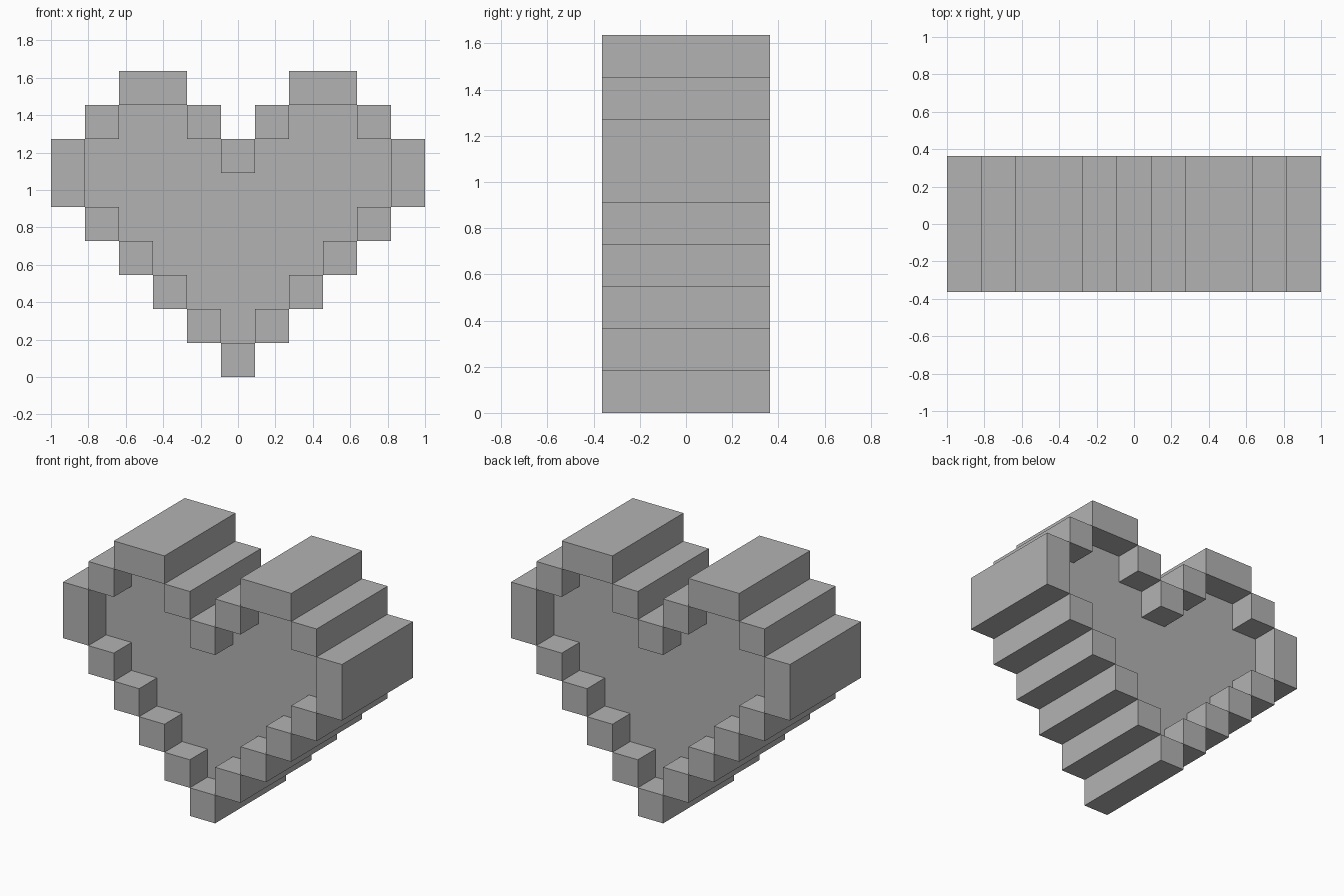
import bpy, bmesh, math

if "Cube" in bpy.data.objects:
    bpy.data.objects.remove(bpy.data.objects["Cube"])

U = 2 / 11            # size of one block
RIM, PANEL = 2 * U, U  # half depths of raised rim and recessed panel

# Block map, top row first: R = raised rim, p = recessed panel
ROWS = [
    "..RR...RR..",
    ".RppR.RppR.",
    "RppppRppppR",
    "RpppppppppR",
    ".RpppppppR.",
    "..RpppppR..",
    "...RpppR...",
    "....RpR....",
    ".....R.....",
]
DEPTH = {"R": RIM, "p": PANEL, ".": 0.0}


def depth(c, r):
    """Half depth of the block in column c, row r (row 0 at the bottom)."""
    if 0 <= c < 11 and 0 <= r < 9:
        return DEPTH[ROWS[8 - r][c]]
    return 0.0


bm = bmesh.new()


def quad(points):
    bm.faces.new([bm.verts.new(p) for p in points])


for r in range(9):
    for c in range(11):
        d = depth(c, r)
        if d == 0:
            continue
        x0, z0 = (c - 5.5) * U, r * U
        x1, z1 = x0 + U, z0 + U
        # front and back faces
        quad([(x0, -d, z0), (x1, -d, z0), (x1, -d, z1), (x0, -d, z1)])
        quad([(x1, d, z0), (x0, d, z0), (x0, d, z1), (x1, d, z1)])
        # walls where the neighbouring block is shallower
        sides = [(1, 0, (x1, z0), (x1, z1)), (-1, 0, (x0, z1), (x0, z0)),
                 (0, 1, (x1, z1), (x0, z1)), (0, -1, (x0, z0), (x1, z0))]
        for dc, dr, a, b in sides:
            n = depth(c + dc, r + dr)
            if n >= d:
                continue
            spans = [(-d, d)] if n == 0 else [(-d, -n), (n, d)]
            for y0, y1 in spans:
                quad([(a[0], y0, a[1]), (a[0], y1, a[1]),
                      (b[0], y1, b[1]), (b[0], y0, b[1])])

# weld the blocks and merge flat areas
bmesh.ops.remove_doubles(bm, verts=bm.verts, dist=0.001)
bmesh.ops.dissolve_limit(bm, angle_limit=math.radians(1),
                         verts=bm.verts, edges=bm.edges)

mesh = bpy.data.meshes.new("block_heart")
bm.to_mesh(mesh)
bm.free()
heart = bpy.data.objects.new("block_heart", mesh)
bpy.context.collection.objects.link(heart)

grey = bpy.data.materials.new("grey")
grey.diffuse_color = (0.45, 0.45, 0.45, 1)
grey.use_nodes = True
grey.node_tree.nodes["Principled BSDF"].inputs["Base Color"].default_value = grey.diffuse_color
mesh.materials.append(grey)
